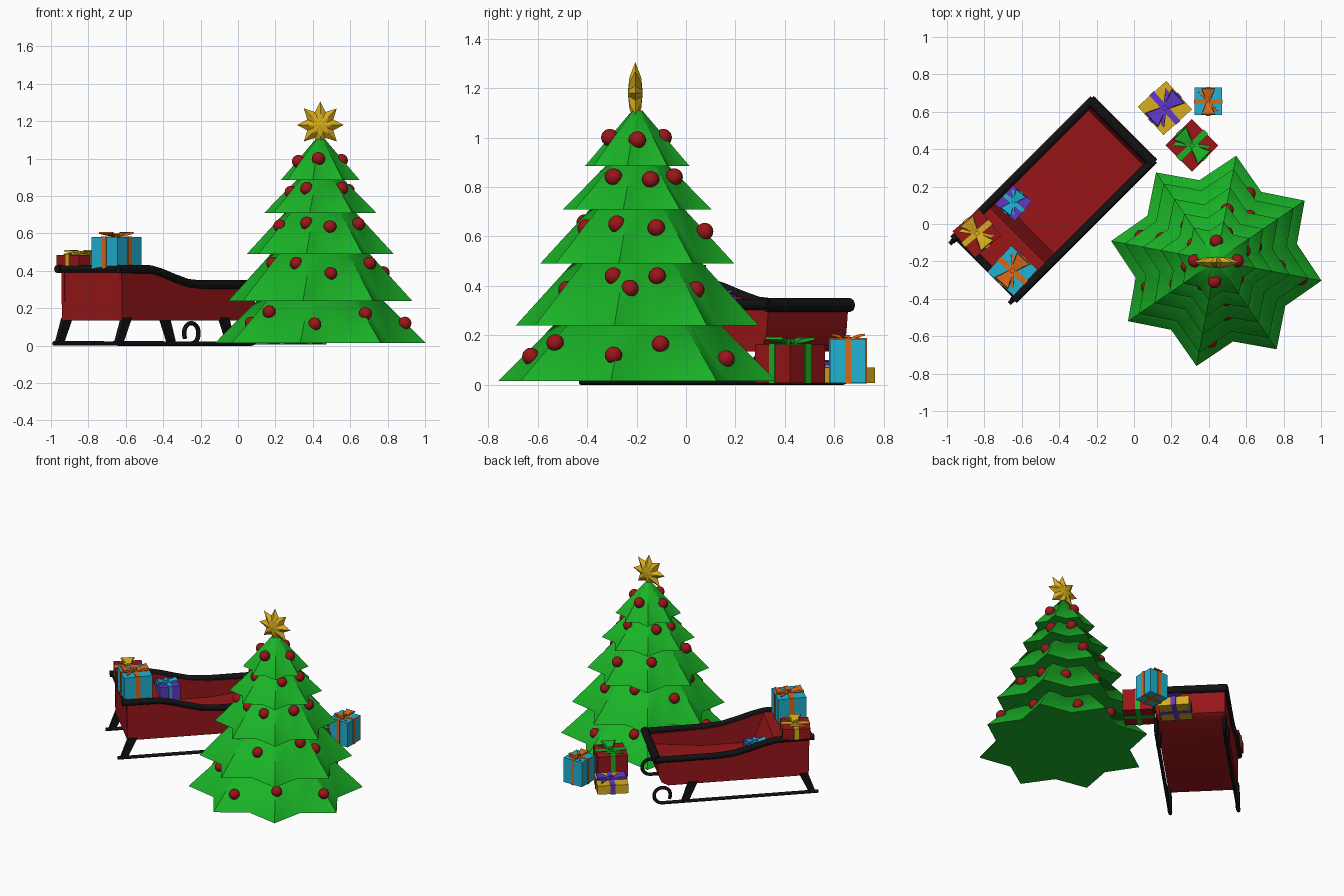
import bpy, bmesh, math
from math import sin, cos, pi, radians
from mathutils import Matrix, Vector

if "Cube" in bpy.data.objects:
    bpy.data.objects.remove(bpy.data.objects["Cube"])

def mat(name, *c):
    m = bpy.data.materials.new(name)
    m.diffuse_color = (*c, 1)
    m.use_nodes = True
    m.node_tree.nodes["Principled BSDF"].inputs["Base Color"].default_value = m.diffuse_color
    return m

GREEN = mat("green", .01, .45, .02)
RED = mat("red", .32, .008, .01)
BLACK = mat("black", .006, .006, .007)
GOLD = mat("gold", .68, .42, .012)
CYAN = mat("cyan", .015, .45, .65)
ORANGE = mat("orange", .7, .14, .01)
PURPLE = mat("purple", .12, .04, .6)

def make(name, verts, faces, m, M=Matrix(), smooth=None):
    bm = bmesh.new()
    vs = [bm.verts.new(M @ Vector(v)) for v in verts]
    for f in faces:
        bm.faces.new([vs[i] for i in f])
    bmesh.ops.recalc_face_normals(bm, faces=bm.faces)
    me = bpy.data.meshes.new(name)
    bm.to_mesh(me)
    bm.free()
    me.materials.append(m)
    ob = bpy.data.objects.new(name, me)
    bpy.context.collection.objects.link(ob)
    if smooth:
        select(ob)
        bpy.ops.object.shade_smooth_by_angle(angle=radians(smooth))
    return ob

def select(ob):
    bpy.ops.object.select_all(action='DESELECT')
    ob.select_set(True)
    bpy.context.view_layer.objects.active = ob

def loft(name, rings, m, M=Matrix(), smooth=None):
    n = len(rings[0])
    faces = [(k*n+i, k*n+(i+1) % n, (k+1)*n+(i+1) % n, (k+1)*n+i)
             for k in range(len(rings)-1) for i in range(n)]
    faces += [tuple(range(n)), tuple(range((len(rings)-1)*n, len(rings)*n))]
    return make(name, [p for r in rings for p in r], faces, m, M, smooth)

def prism(name, pts, y0, y1, m, M):
    return loft(name, [[(x, y, z) for x, z in pts] for y in (y0, y1)], m, M, 35)

def box(name, size, centre, m, M):
    sx, sy, sz = (s/2 for s in size)
    x, y, z = centre
    return prism(name, [(x-sx, z-sz), (x+sx, z-sz), (x+sx, z+sz), (x-sx, z+sz)], y-sy, y+sy, m, M)

def tube(name, pts, r, m, M):
    cu = bpy.data.curves.new(name, 'CURVE')
    cu.dimensions = '3D'
    cu.bevel_depth, cu.bevel_resolution, cu.use_fill_caps = r, 2, True
    sp = cu.splines.new('POLY')
    sp.points.add(len(pts)-1)
    for p, q in zip(sp.points, pts):
        p.co = (*(M @ Vector(q)), 1)
    cu.materials.append(m)
    ob = bpy.data.objects.new(name, cu)
    bpy.context.collection.objects.link(ob)
    select(ob)
    bpy.ops.object.convert(target='MESH')
    bpy.ops.object.shade_smooth_by_angle(angle=radians(50))

# Tree: five eight-pointed skirts
TREE = Matrix.Translation((.44, -.197, 0))
TIP, K, B = radians(-10.7), .77, pi/8
tiers = [(.015, .25, .572, .335), (.24, .50, .50, .26), (.49, .72, .40, .185),
         (.71, .90, .305, .115), (.885, 1.11, .215, .02)]
for n, (z0, z1, r0, r1) in enumerate(tiers):
    rings = [[(r*(K if i % 2 else 1)*cos(TIP+i*B), r*(K if i % 2 else 1)*sin(TIP+i*B), z)
              for i in range(16)] for r, z in ((r0, z0), (r1, z1))]
    loft(f"tree_tier_{n+1}", rings, GREEN, TREE, 65)

# Baubles: (angle, height) on each tier
baubles = [
    [(-94, .115), (-54, .17), (-12, .12), (16, .165), (64, .105), (110, .165), (162, .12), (-159, .12), (-138, .18)],
    [(-120, .44), (-79, .385), (-20, .44), (-5, .39), (18, .44), (53, .385), (105, .44), (158, .39), (-157, .44)],
    [(-150, .64), (-109, .655), (-76, .635), (-22, .65), (20, .635), (78, .62), (130, .64)],
    [(-120, .84), (-40, .84), (20, .83), (70, .84), (145, .83), (-170, .82)],
    [(-95, 1.0), (0, .99), (90, 1.0), (180, .985)]]
for (z0, z1, r0, r1), spots in zip(tiers, baubles):
    for deg, z in spots:
        R = r0+(r1-r0)*(z-z0)/(z1-z0)
        a = (radians(deg)-TIP) % (2*B)
        a = min(a, 2*B-a)
        r = R*K*sin(B)/(sin(a)+K*sin(B-a))+.006
        bpy.ops.mesh.primitive_uv_sphere_add(segments=20, ring_count=12, radius=.035,
            location=TREE @ Vector((r*cos(radians(deg)), r*sin(radians(deg)), z)))
        ob = bpy.context.object
        ob.name = "bauble"
        ob.data.materials.append(RED)
        bpy.ops.object.shade_smooth()

# Tree top star: faceted lens with eight points
def star_ring(s, y):
    return [(s*(.075 if i % 2 else .125)*sin(i*B), y, s*(.075 if i % 2 else .125)*cos(i*B)) for i in range(16)]
loft("tree_star", [star_ring(s, y) for s, y in
     ((.02, -.03), (.5, -.024), (1, 0), (.5, .024), (.02, .03))], GOLD, Matrix.Translation((.44, -.205, 1.18)))

# Sleigh: length along local x, width along local y
SL = Matrix.Translation((-.43, .13, 0)) @ Matrix.Rotation(pi/4, 4, 'Z')
base = [(-.495, .135), (.44, .135), (.485, .16), (.505, .21), (.515, .31)]
slope = [(.12, .318), (0, .332), (-.1, .358), (-.2, .388), (-.28, .405), (-.5, .41)]
prism("sleigh_body", base + [(.49, .31), (.47, .24), (.14, .2), (-.2, .2), (-.27, .405), (-.495, .405)],
      -.205, .205, RED, SL)
for s in (-1, 1):
    prism("sleigh_side", base + slope, s*.205, s*.228, RED, SL)
    tube("sleigh_rail", [(.53, s*.23, .325), (.12, s*.23, .325)] +
         [(x, s*.23, z+.003) for x, z in slope[1:-1]] + [(-.53, s*.23, .41)], .022, BLACK, SL)
    curl = [(.48+.055*cos(a), s*.225, .066+.055*sin(a)) for a in [radians(d) for d in range(-90, 211, 20)]]
    tube("sleigh_runner", [(-.56, s*.225, .012)] + curl, .012, BLACK, SL)
    for bot, top in ((-.52, -.46), (.33, .275)):
        prism("sleigh_leg", [(bot-.022, .01), (bot+.022, .01), (top+.03, .15), (top-.03, .15)],
              s*.21, s*.238, BLACK, SL)
tube("sleigh_front_rail", [(.515, -.24, .323), (.515, .24, .323)], .028, BLACK, SL)
tube("sleigh_back_rail", [(-.505, -.23, .41), (-.505, .23, .41)], .02, BLACK, SL)

# Gifts: box, crossed ribbons and a bow with two flared loops
def gift(x, y, z, side, h, rot, paper, ribbon):
    M = Matrix.Translation((x, y, z)) @ Matrix.Rotation(radians(rot), 4, 'Z')
    w = side*.16
    box("gift_box", (side, side, h), (0, 0, h/2), paper, M)
    box("gift_ribbon", (side+.008, w, h+.006), (0, 0, h/2+.001), ribbon, M)
    box("gift_ribbon", (w, side+.008, h+.006), (0, 0, h/2+.001), ribbon, M)
    path = [(.03, .03, .07), (.28, .13, .15), (.45, .15, .24), (.47, .1, .25), (.28, .05, .16), (.03, .015, .07)]
    for s in (-1, 1):
        rings = [[(s*px*side, k*wd*side, h+pz*side) for px, pz, wd in path] for k in (-1, 1)]
        loft("bow_loop", rings, ribbon, M, 40)
        tail = [[(s*px*side, (py+k)*side, h+pz*side) for k in (-.06, .06) ]
                for px, py, pz in ((0, 0, .05), (.2, s*.17, .07), (.36, s*.3, .03))]
        ob = make("bow_tail", [p for r in tail for p in r], [(0, 1, 3, 2), (2, 3, 5, 4)], ribbon, M)
        ob.modifiers.new("thick", 'SOLIDIFY').thickness = .005
    box("bow_knot", (.12*side, .13*side, .1*side), (0, 0, h+.06*side), ribbon, M)

gift(.31, .42, .008, .2, .155, -45, RED, GREEN)
gift(.165, .62, .008, .205, .062, 42, GOLD, PURPLE)
gift(.397, .655, .008, .147, .177, 90, CYAN, ORANGE)
gift(-.84, -.05, .41, .185, .075, -50, RED, GOLD)
gift(-.65, -.25, .41, .19, .17, 48, CYAN, ORANGE)
gift(-.645, .115, .2, .14, .16, 50, PURPLE, CYAN)
